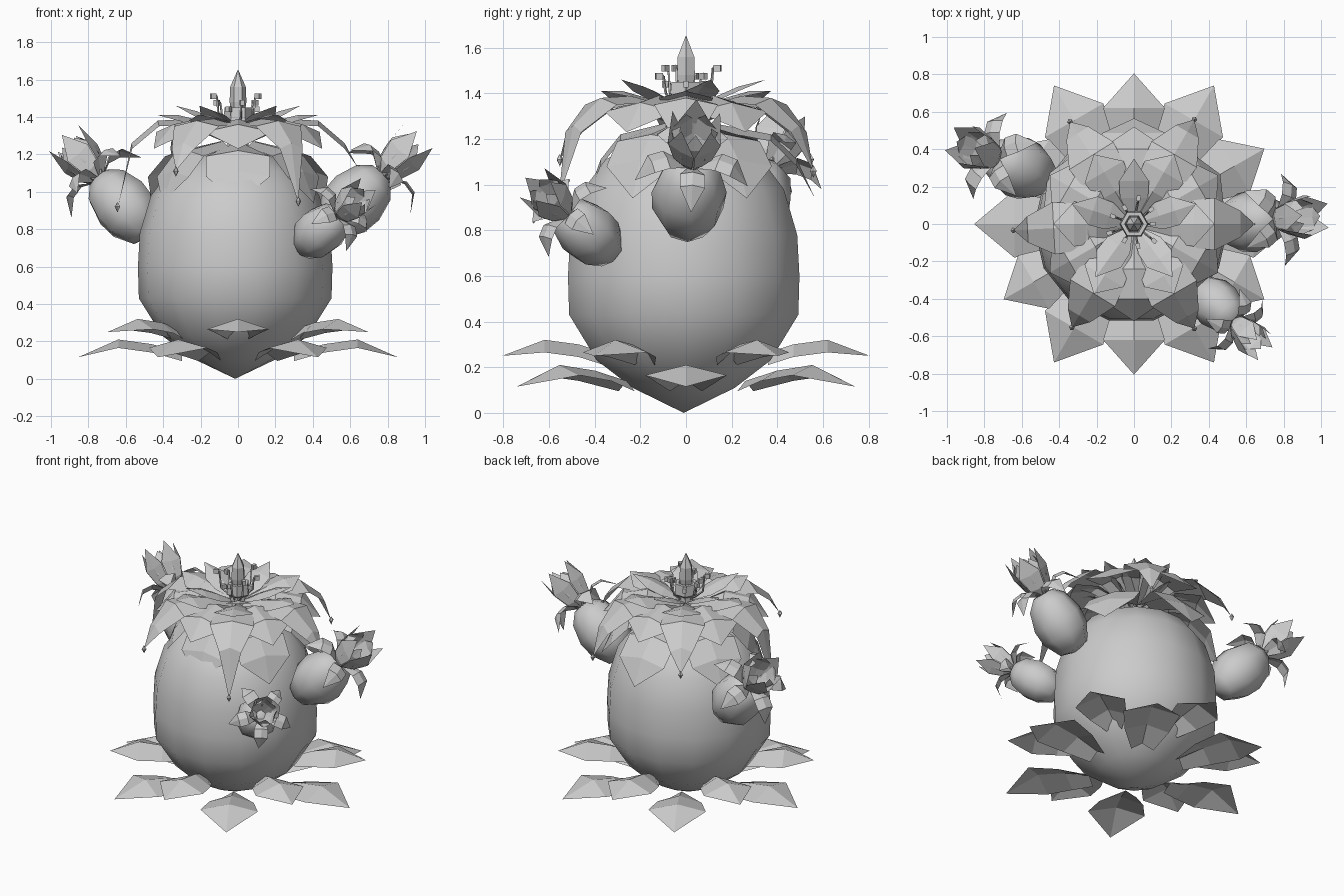
import bpy, bmesh, math
from math import sin, cos, radians, pi
from mathutils import Vector, Matrix

cube = bpy.data.objects.get("Cube")
if cube:
    bpy.data.objects.remove(cube, do_unlink=True)

grey = bpy.data.materials.new("plain_grey")
grey.use_nodes = True
COLOUR = (0.6, 0.6, 0.6, 1)
grey.diffuse_color = COLOUR
grey.node_tree.nodes["Principled BSDF"].inputs["Base Color"].default_value = COLOUR


def finish(name, bm, smooth=False):
    bmesh.ops.remove_doubles(bm, verts=bm.verts, dist=0.0005)
    mesh = bpy.data.meshes.new(name)
    bm.to_mesh(mesh)
    bm.free()
    mesh.materials.append(grey)
    ob = bpy.data.objects.new(name, mesh)
    bpy.context.collection.objects.link(ob)
    for p in mesh.polygons:
        p.use_smooth = smooth


def lathe(bm, profile, sides, frame=Matrix()):
    """Revolve (radius, height) points around the frame's z axis."""
    rows = [[bm.verts.new(frame @ Vector((r * cos(2 * pi * i / sides), r * sin(2 * pi * i / sides), z)))
             for i in range(sides)] for r, z in profile]
    for a, b in zip(rows, rows[1:]):
        for i in range(sides):
            j = (i + 1) % sides
            bm.faces.new((a[i], a[j], b[j], b[i]))
    bmesh.ops.remove_doubles(bm, verts=bm.verts, dist=0.0005)


def petal(bm, shape, ridge, frame):
    """Folded strip from (reach, height, half width) rows; the middle is raised."""
    rows = []
    for r, z, w in shape:
        lift = ridge if w > 0.02 else 0
        rows.append([bm.verts.new(frame @ Vector(c)) for c in
                     ((r, -w, z - lift), (r, 0, z), (r, w, z - lift))])
    for a, b in zip(rows, rows[1:]):
        for k in (0, 1):
            bm.faces.new((a[k], b[k], b[k + 1], a[k + 1]))


def petal_ring(name, shape, count, start, ridge, frame=Matrix(), back_reach=0):
    """Petals in a circle; back_reach lengthens those at the back."""
    bm = bmesh.new()
    for i in range(count):
        angle = radians(start) + 2 * pi * i / count
        stretch = Matrix.Diagonal((1 + back_reach * sin(angle), 1, 1, 1))
        petal(bm, shape, ridge, frame @ Matrix.Rotation(angle, 4, 'Z') @ stretch)
    finish(name, bm)


# Round body
bm = bmesh.new()
lathe(bm, [(0, 0), (.23, .11), (.39, .23), (.515, .43), (.52, .6), (.51, .78),
           (.45, .98), (.35, 1.11), (.19, 1.2), (0, 1.22)], 14, Matrix.Translation((-.015, -.01, 0)))
finish("body", bm, True)

# Two rings of leaves at the foot
petal_ring("lower_leaves", [(.3, .14, .07), (.46, .185, .14), (.64, .21, .18), (.855, .115, 0)], 6, 0, .045)
petal_ring("upper_leaves", [(.36, .265, .05), (.47, .3, .12), (.62, .32, .165), (.805, .25, 0)], 6, 30, .055)

# Crown flower: draped, middle and inner petals
petal_ring("draped_petals", [(.1, 1.27, .06), (.33, 1.22, .17), (.43, 1.11, .17), (.5, .94, 0)],
           6, 30, .03, back_reach=.13)
petal_ring("middle_petals", [(.05, 1.3, .03), (.24, 1.39, .13), (.4, 1.36, .18), (.52, 1.23, 0)], 6, 30, .04)
petal_ring("inner_petals", [(.05, 1.33, .03), (.2, 1.38, .1), (.32, 1.41, .12), (.43, 1.41, 0)], 6, 0, .03)
petal_ring("centre_petals", [(.04, 1.33, .02), (.14, 1.39, .075), (.23, 1.43, .08), (.35, 1.46, 0)], 5, 90, .02)

# Long drooping petals that end in beads
bm = bmesh.new()
for angle, tip in ((0, 1.13), (60, 1.07), (122, 1.12), (183, .93), (239, 1.12), (300, .96)):
    turn = Matrix.Rotation(radians(angle), 4, 'Z')
    petal(bm, [(.05, 1.29, .03), (.25, 1.39, .12), (.43, 1.38, .14),
               (.57, 1.26, .07), (.64, tip, .004)], .03, turn)
    lathe(bm, [(0, -.03), (.016, 0), (0, .025)], 5, turn @ Matrix.Translation((.645, 0, tip - .01)))
finish("drooping_petals", bm)

# Pistil with a faceted spike, collar and neck
bm = bmesh.new()
lathe(bm, [(.06, 1.2), (.05, 1.36), (.036, 1.42), (.045, 1.48), (.042, 1.56), (0, 1.655)], 6)
lathe(bm, [(.05, 1.36), (.078, 1.38), (.072, 1.45), (.05, 1.45), (.045, 1.38)], 6)
finish("pistil", bm)

# Hooked stamens around the pistil
bm = bmesh.new()
for i in range(9):
    turn = Matrix.Rotation(2 * pi * i / 9, 4, 'Z')
    reach = .08 + .02 * (i % 3)
    top = 1.44 + .035 * (i % 3)
    path = [(.05, 1.35), (reach - .01, 1.4), (reach, top), (reach + .02, top + .01)]
    for (r0, z0), (r1, z1) in zip(path, path[1:]):
        a, b = Vector((r0, 0, z0)), Vector((r1, 0, z1))
        aim = Matrix.Translation(a) @ (b - a).to_track_quat('Z', 'Y').to_matrix().to_4x4()
        lathe(bm, [(.006, 0), (.006, (b - a).length)], 4, turn @ aim)
    bmesh.ops.create_cube(bm, size=1, matrix=turn @ Matrix.Translation((reach + .02, 0, top))
                          @ Matrix.Diagonal((.03, .022, .03, 1)))
finish("stamens", bm)


# Side buds: an egg with a small flower at its end
def side_bud(name, base, aim, size, spin):
    direction = Vector(aim) - Vector(base)
    frame = (Matrix.Translation(base) @ direction.to_track_quat('Z', 'Y').to_matrix().to_4x4()
             @ Matrix.Scale(size, 4))
    bm = bmesh.new()
    lathe(bm, [(0, -.03), (.1, 0), (.157, .11), (.165, .21), (.13, .33), (.07, .39), (0, .4)], 8, frame)
    finish(name + "_egg", bm, True)
    # Cup of upright petals
    petal_ring(name + "_cup", [(.03, .38, .02), (.075, .44, .05), (.1, .54, .07), (.11, .68, 0)],
               5, spin, -.01, frame)
    petal_ring(name + "_heart", [(.03, .39, .02), (.075, .48, .05), (.09, .56, .05), (.07, .64, 0)],
               5, spin + 36, -.01, frame)
    # Petals that curl back
    petal_ring(name + "_curl", [(.03, .39, .02), (.12, .46, .055), (.19, .45, .055), (.26, .35, 0)],
               5, spin + 36, .015, frame)


side_bud("right_bud", (-.49, .25, .79), (-.92, .43, 1.27), 1, 20)
side_bud("left_bud", (.49, 0, .82), (.92, .04, 1.24), 1, 86)
side_bud("front_bud", (.35, -.34, .71), (.65, -.63, .97), .8, 10)
